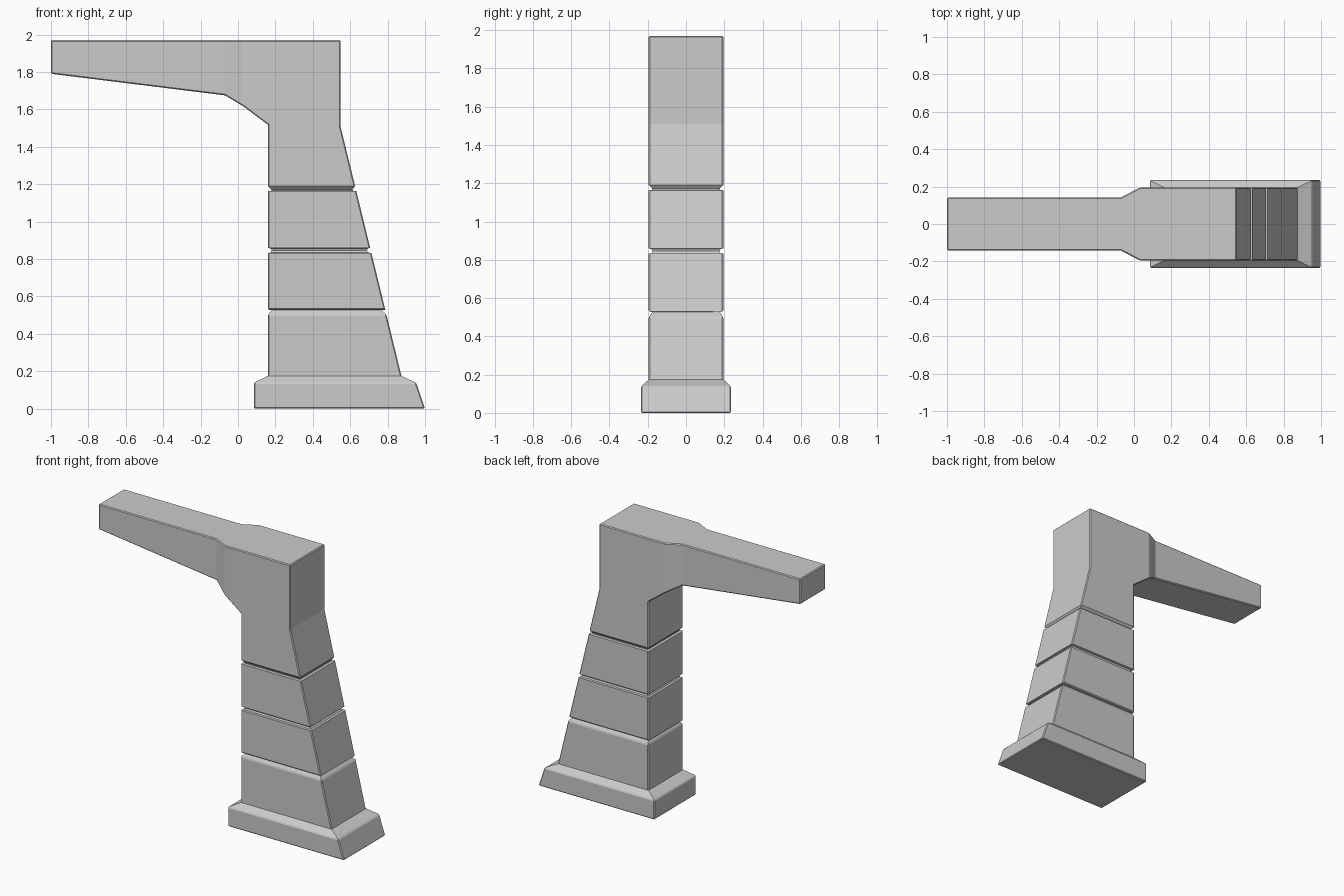
import bpy, bmesh

if "Cube" in bpy.data.objects:
    bpy.data.objects.remove(bpy.data.objects["Cube"])

BACK = 0.16      # straight inner side of the column
HALF = 0.195     # column half thickness
TOP = 1.97


def outer(z):
    # sloping outer side of the column
    return 0.875 - (z - 0.17) * (0.875 - 0.548) / (1.51 - 0.17)


def ring(bm, x0, x1, hy, z):
    return [bm.verts.new(p) for p in
            ((x0, -hy, z), (x1, -hy, z), (x1, hy, z), (x0, hy, z))]


bm = bmesh.new()

# Foot and grooved column: stacked rectangular rings
rings = [ring(bm, 0.085, 1.0, 0.235, 0), ring(bm, 0.085, 0.953, 0.235, 0.138)]
for z, inset in ((0.175, 0), (0.50, 0), (0.527, 0.02), (0.529, 0),
                 (0.832, 0), (0.834, 0.015), (0.845, 0.02), (0.856, 0.015), (0.859, 0),
                 (1.163, 0), (1.165, 0.018), (1.172, 0.018), (1.19, 0)):
    rings.append(ring(bm, BACK + inset, outer(z) - inset, HALF - inset, z))
for a, b in zip(rings, rings[1:]):
    for i in range(4):
        j = (i + 1) % 4
        bm.faces.new((a[i], a[j], b[j], b[i]))
bm.faces.new(rings[0])

# Head and arm: outline in x, z with half thickness, open at the bottom
outline = [(outer(1.19), 1.19, HALF), (0.548, 1.51, HALF), (0.548, TOP, HALF),
           (0.03, TOP, HALF), (-0.07, TOP, 0.142), (-1.0, TOP, 0.142),
           (-1.0, 1.79, 0.142), (-0.07, 1.675, 0.142), (0.03, 1.615, HALF),
           (BACK, 1.517, HALF), (BACK, 1.19, HALF)]
front = [bm.verts.new((x, -h, z)) for x, z, h in outline]
rear = [bm.verts.new((x, h, z)) for x, z, h in outline]
for i in range(len(outline) - 1):
    bm.faces.new((front[i], front[i + 1], rear[i + 1], rear[i]))
for side in (front, rear):
    for ids in ((0, 1, 2, 3, 8, 9, 10), (3, 4, 7, 8), (4, 5, 6, 7)):
        bm.faces.new([side[i] for i in ids])

bmesh.ops.remove_doubles(bm, verts=bm.verts, dist=0.0005)
bmesh.ops.recalc_face_normals(bm, faces=bm.faces)

# Softened outer edges, leaving the fine grooves crisp
edges = [e for e in bm.edges
         if e.is_manifold and e.calc_face_angle_signed() > 0.4
         and e.calc_length() > 0.1
         and all(f.calc_area() > 0.012 for f in e.link_faces)]
bmesh.ops.bevel(bm, geom=edges, offset=0.006, segments=1,
                affect='EDGES', profile=0.5, clamp_overlap=True)

mesh = bpy.data.meshes.new("column_with_arm")
bm.to_mesh(mesh)
bm.free()
obj = bpy.data.objects.new("column_with_arm", mesh)
bpy.context.collection.objects.link(obj)
